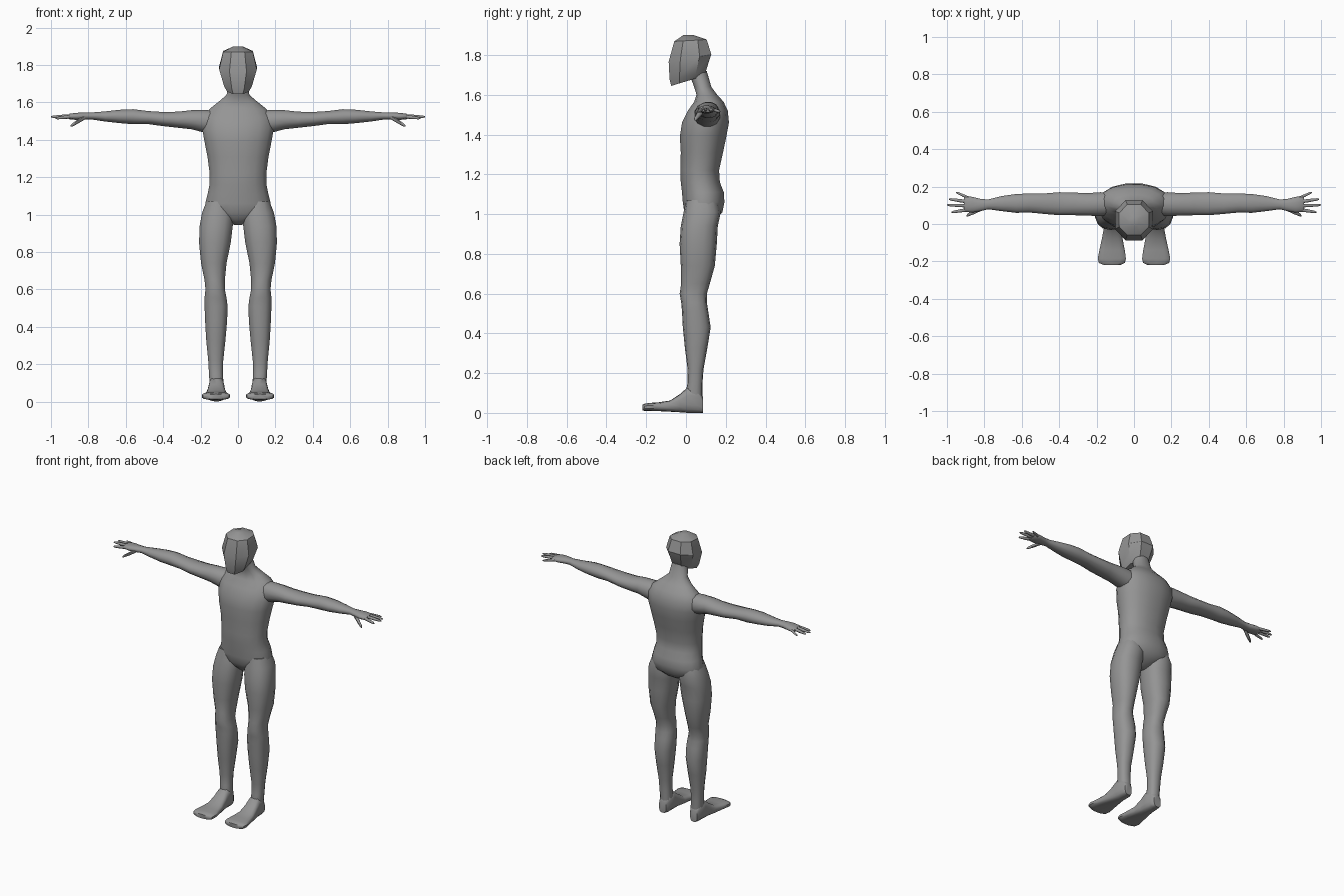
import bpy, bmesh, math

skin = bpy.data.materials.new("plain grey")
skin.diffuse_color = (0.3, 0.3, 0.3, 1)


def loft(name, axis, rings, sides=14, power=0.85, mirror=False, angle=50):
    """Skin rings (t, a0, a1, b0, b1[, tilt]) stacked along an axis."""
    bm = bmesh.new()
    loops = []
    for t, a0, a1, b0, b1, *tilt in rings:
        loop = []
        for i in range(sides):
            ang = 2 * math.pi * (i + 0.5) / sides
            c, s = math.cos(ang), math.sin(ang)
            c = math.copysign(abs(c) ** power, c)
            s = math.copysign(abs(s) ** power, s)
            a = (a0 + a1) / 2 + (a1 - a0) / 2 * c
            b = (b0 + b1) / 2 + (b1 - b0) / 2 * s
            h = t + (tilt[0] * s if tilt else 0)
            loop.append(bm.verts.new({"x": (h, a, b), "y": (a, h, b), "z": (a, b, h)}[axis]))
        loops.append(loop)
    for lo, hi in zip(loops, loops[1:]):
        for i in range(sides):
            j = (i + 1) % sides
            bm.faces.new((lo[i], lo[j], hi[j], hi[i]))
    bm.faces.new(loops[0])
    bm.faces.new(loops[-1])
    bmesh.ops.recalc_face_normals(bm, faces=bm.faces)
    mesh = bpy.data.meshes.new(name)
    bm.to_mesh(mesh)
    bm.free()
    mesh.materials.append(skin)
    ob = bpy.data.objects.new(name, mesh)
    bpy.context.collection.objects.link(ob)
    bpy.ops.object.select_all(action="DESELECT")
    ob.select_set(True)
    bpy.context.view_layer.objects.active = ob
    bpy.ops.object.shade_smooth_by_angle(angle=math.radians(angle))
    if mirror:
        ob.modifiers.new("other side", "MIRROR")
    return ob


# torso from crotch to neck: height, half width, front, back
torso = [(0.945, 0.02, 0.04, 0.10), (0.975, 0.09, 0.01, 0.15), (1.01, 0.175, -0.01, 0.185),
         (1.06, 0.178, -0.018, 0.195), (1.11, 0.165, -0.022, 0.192), (1.16, 0.155, -0.028, 0.172),
         (1.22, 0.154, -0.03, 0.168), (1.31, 0.166, -0.028, 0.188), (1.39, 0.182, -0.033, 0.205),
         (1.46, 0.195, -0.022, 0.218), (1.52, 0.19, 0.008, 0.212), (1.565, 0.155, 0.04, 0.19),
         (1.60, 0.11, 0.052, 0.158), (1.64, 0.062, 0.04, 0.128), (1.72, 0.05, 0.01, 0.105)]
loft("torso", "z", [(z, -w, w, f, b) for z, w, f, b in torso], sides=16, power=0.9)

# faceted head with sloping jaw line
loft("head", "z", [(1.668, -0.062, 0.062, -0.08, 0.085, 0.025),
                   (1.695, -0.08, 0.08, -0.089, 0.105, 0.02),
                   (1.785, -0.108, 0.108, -0.095, 0.135, 0.02),
                   (1.873, -0.085, 0.085, -0.065, 0.11, 0.005),
                   (1.90, -0.025, 0.025, -0.015, 0.04, 0)], sides=8, power=0.9, angle=32)

# legs: height, inner, outer, front, back
loft("leg", "z", [(0.03, 0.08, 0.15, 0.005, 0.08), (0.09, 0.076, 0.152, -0.005, 0.083),
                  (0.15, 0.08, 0.156, 0.008, 0.083), (0.22, 0.078, 0.16, 0.008, 0.088),
                  (0.33, 0.066, 0.171, -0.006, 0.108), (0.43, 0.057, 0.177, -0.016, 0.124),
                  (0.51, 0.054, 0.18, -0.02, 0.112), (0.555, 0.06, 0.18, -0.024, 0.105),
                  (0.60, 0.069, 0.175, -0.032, 0.105), (0.65, 0.069, 0.18, -0.024, 0.12),
                  (0.74, 0.06, 0.199, -0.026, 0.145), (0.85, 0.037, 0.21, -0.032, 0.155),
                  (0.94, 0.026, 0.207, -0.026, 0.16), (1.01, 0.02, 0.194, -0.012, 0.175),
                  (1.07, 0.04, 0.17, 0.0, 0.16)], mirror=True)

# feet: depth, inner, outer, sole, top
loft("foot", "y", [(0.085, 0.09, 0.142, 0.0, 0.08), (0.06, 0.075, 0.153, 0.0, 0.12),
                   (0.01, 0.073, 0.157, 0.0, 0.13), (-0.03, 0.069, 0.163, 0.003, 0.095),
                   (-0.08, 0.06, 0.173, 0.006, 0.062), (-0.14, 0.048, 0.186, 0.009, 0.053),
                   (-0.185, 0.042, 0.195, 0.01, 0.05), (-0.208, 0.047, 0.189, 0.01, 0.046),
                   (-0.22, 0.075, 0.16, 0.013, 0.04)], power=0.65, mirror=True)

# arms and palms: reach, front, back, bottom, top
loft("arm", "x", [(0.10, 0.05, 0.17, 1.43, 1.555), (0.18, 0.04, 0.172, 1.437, 1.562),
                  (0.25, 0.043, 0.167, 1.455, 1.56), (0.32, 0.045, 0.17, 1.463, 1.552),
                  (0.40, 0.045, 0.172, 1.472, 1.55), (0.48, 0.052, 0.165, 1.483, 1.555),
                  (0.56, 0.06, 0.165, 1.482, 1.565), (0.63, 0.058, 0.162, 1.488, 1.562),
                  (0.71, 0.068, 0.15, 1.497, 1.553), (0.78, 0.078, 0.132, 1.508, 1.547),
                  (0.82, 0.068, 0.135, 1.507, 1.547), (0.865, 0.06, 0.147, 1.506, 1.545),
                  (0.90, 0.063, 0.148, 1.509, 1.54), (0.908, 0.07, 0.142, 1.514, 1.535)],
     sides=12, power=0.95, mirror=True)


# fingers: root and tip points with a taper
def finger(name, root, tip, r):
    rings = []
    for k, s in ((0, 1), (0.5, 0.95), (0.9, 0.7), (1, 0.3)):
        x, y, z = (p + (q - p) * k for p, q in zip(root, tip))
        rings.append((x, y - r * s, y + r * s, z - r * s, z + r * s))
    loft(name, "x", rings, sides=8, power=1, mirror=True)


finger("little_finger", (0.87, 0.133, 1.526), (0.953, 0.17, 1.515), 0.009)
finger("ring_finger", (0.88, 0.118, 1.528), (0.99, 0.133, 1.522), 0.010)
finger("middle_finger", (0.88, 0.097, 1.528), (1.0, 0.102, 1.523), 0.010)
finger("index_finger", (0.88, 0.078, 1.526), (0.975, 0.063, 1.515), 0.010)
finger("thumb", (0.815, 0.083, 1.523), (0.895, 0.045, 1.474), 0.013)
